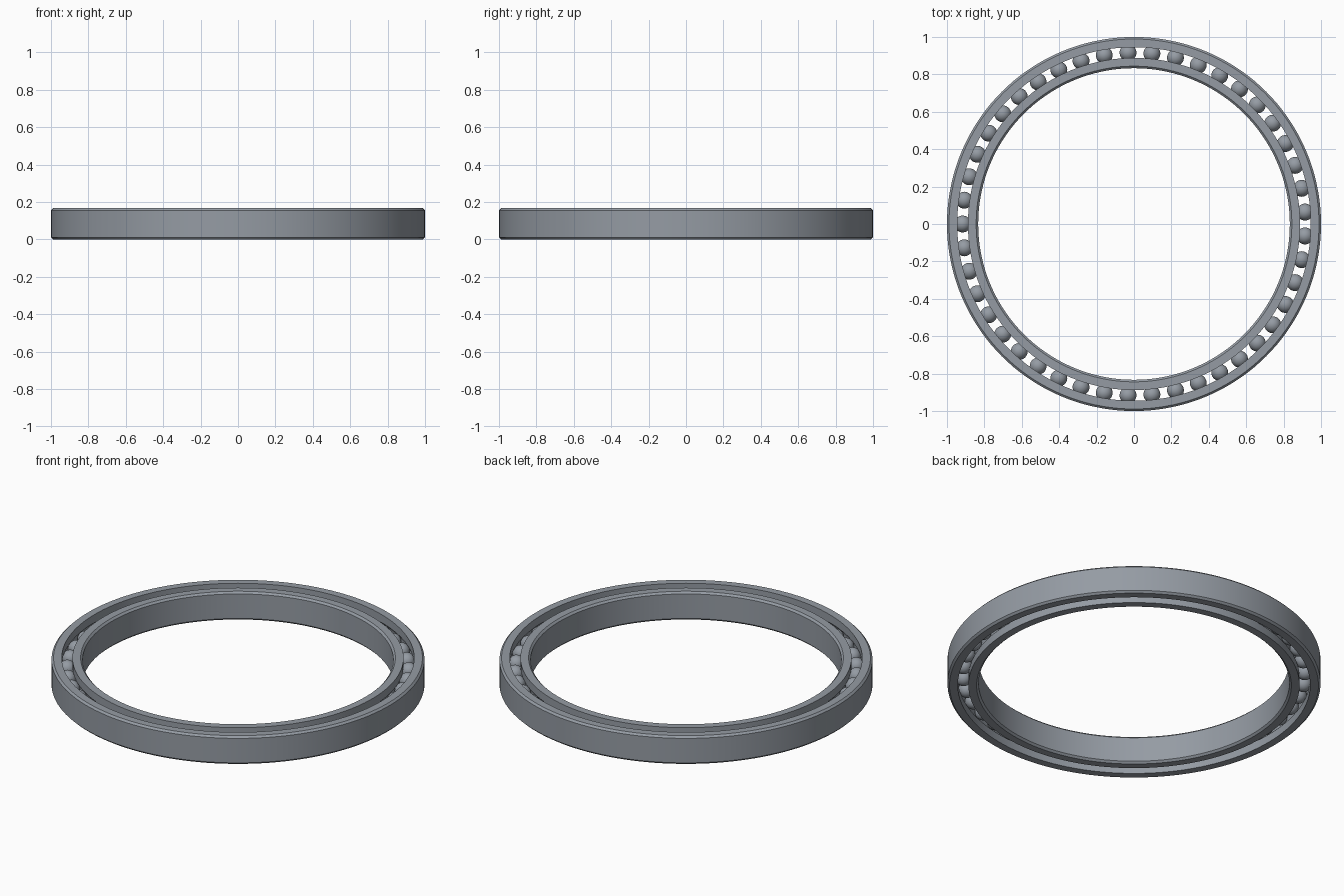
import bpy, bmesh, math
from mathutils import Matrix

cube = bpy.data.objects.get("Cube")
if cube:
    bpy.data.objects.remove(cube, do_unlink=True)

HEIGHT = 0.167
MID = HEIGHT / 2
PITCH = 0.9165        # radius of the ball circle
BALL_R = 0.045
BALLS = 45
CHAMFER = 0.011
STEPS = 144

steel = bpy.data.materials.new("steel grey")
steel.use_nodes = True
colour = (0.30, 0.33, 0.37, 1)
steel.diffuse_color = colour
steel.node_tree.nodes["Principled BSDF"].inputs["Base Color"].default_value = colour


def finish(bm, name, angle):
    bmesh.ops.recalc_face_normals(bm, faces=bm.faces)
    mesh = bpy.data.meshes.new(name)
    bm.to_mesh(mesh)
    bm.free()
    mesh.materials.append(steel)
    obj = bpy.data.objects.new(name, mesh)
    bpy.context.collection.objects.link(obj)
    bpy.ops.object.select_all(action='DESELECT')
    obj.select_set(True)
    bpy.context.view_layer.objects.active = obj
    bpy.ops.object.shade_smooth_by_angle(angle=math.radians(angle))
    return obj


def ring(name, wall, land):
    """Spin a chamfered section with a ball groove cut into its land side."""
    side = 1 if wall > land else -1
    profile = [(land, 0), (wall - side * CHAMFER, 0), (wall, CHAMFER),
               (wall, HEIGHT - CHAMFER), (wall - side * CHAMFER, HEIGHT), (land, HEIGHT)]
    # Circular raceway, from the top of the land down to the bottom
    groove_r = BALL_R + 0.001
    limit = math.acos(abs(land - PITCH) / groove_r)
    for i in range(13):
        a = limit * (1 - i / 6)
        profile.append((PITCH + side * groove_r * math.cos(a), MID + groove_r * math.sin(a)))

    bm = bmesh.new()
    loops = []
    for s in range(STEPS):
        t = math.tau * s / STEPS
        loops.append([bm.verts.new((r * math.cos(t), r * math.sin(t), z)) for r, z in profile])
    n = len(profile)
    for s in range(STEPS):
        a, b = loops[s], loops[(s + 1) % STEPS]
        for i in range(n):
            j = (i + 1) % n
            bm.faces.new((a[i], a[j], b[j], b[i]))
    return finish(bm, name, 25)


ring("outer_ring", 1.0, 0.945)
ring("inner_ring", 0.833, 0.888)

# Evenly spaced balls between the races
bm = bmesh.new()
for k in range(BALLS):
    t = math.pi + math.tau * k / BALLS
    spot = Matrix.Translation((PITCH * math.cos(t), PITCH * math.sin(t), MID))
    bmesh.ops.create_uvsphere(bm, u_segments=32, v_segments=16, radius=BALL_R, matrix=spot)
finish(bm, "balls", 60)
